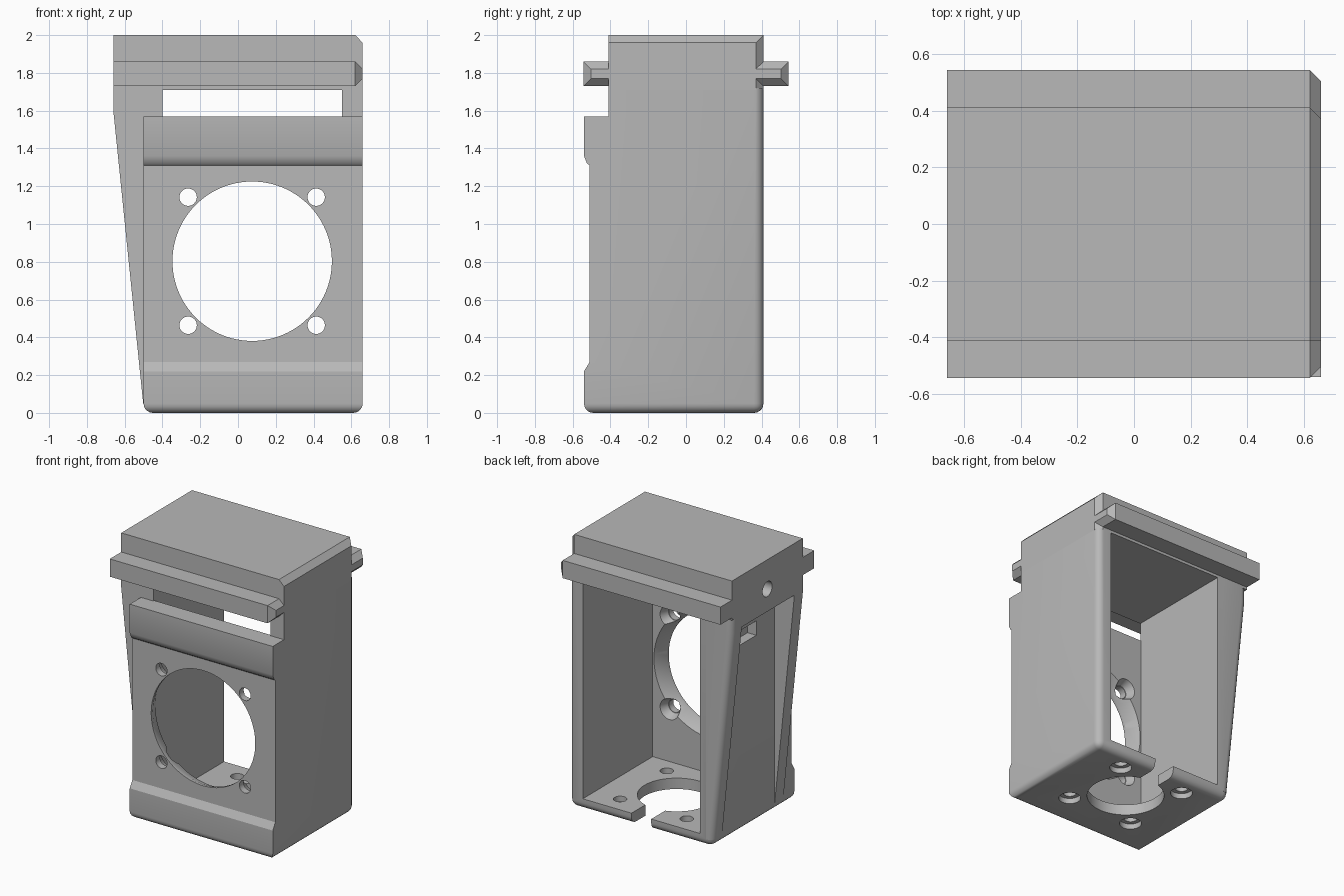
import bpy, bmesh, math
from mathutils import Matrix, Vector

if "Cube" in bpy.data.objects:
    bpy.data.objects.remove(bpy.data.objects["Cube"], do_unlink=True)

gray = bpy.data.materials.new("plain gray")
gray.use_nodes = True
gray.diffuse_color = (0.48, 0.48, 0.48, 1)
gray.node_tree.nodes["Principled BSDF"].inputs["Base Color"].default_value = (0.48, 0.48, 0.48, 1)


def finish(name, bm):
    bmesh.ops.recalc_face_normals(bm, faces=bm.faces)
    mesh = bpy.data.meshes.new(name)
    bm.to_mesh(mesh)
    bm.free()
    mesh.materials.append(gray)
    ob = bpy.data.objects.new(name, mesh)
    bpy.context.scene.collection.objects.link(ob)
    return ob


def bevel(bm, rule, size, segments=1):
    """Bevel the edges whose two end points satisfy the rule."""
    edges = [e for e in bm.edges if rule(e.verts[0].co, e.verts[1].co)]
    bmesh.ops.bevel(bm, geom=edges, offset=size, segments=segments,
                    profile=0.5, affect='EDGES')


def prism(points, axis, low, high):
    """Extrude a profile along x (points are y, z) or y (points are x, z)."""
    bm = bmesh.new()
    place = (lambda p: (low, p[0], p[1])) if axis == 'x' else (lambda p: (p[0], low, p[1]))
    face = bm.faces.new([bm.verts.new(place(p)) for p in points])
    out = bmesh.ops.extrude_face_region(bm, geom=[face])
    step = Vector((high - low, 0, 0)) if axis == 'x' else Vector((0, high - low, 0))
    bmesh.ops.translate(bm, vec=step, verts=[v for v in out["geom"] if isinstance(v, bmesh.types.BMVert)])
    bmesh.ops.recalc_face_normals(bm, faces=bm.faces)
    return bm


def box(x, y, z):
    return prism([(y[0], z[0]), (y[1], z[0]), (y[1], z[1]), (y[0], z[1])], 'x', *x)


def rod(start, end, r1, r2=None, sides=48):
    a, b = Vector(start), Vector(end)
    bm = bmesh.new()
    turn = (b - a).to_track_quat('Z', 'Y').to_matrix().to_4x4()
    bmesh.ops.create_cone(bm, cap_ends=True, segments=sides, radius1=r1,
                          radius2=r1 if r2 is None else r2, depth=(b - a).length,
                          matrix=Matrix.Translation((a + b) / 2) @ turn)
    return bm


def combine(target, bm, operation):
    tool = finish("tool", bm)
    tool.hide_render = True
    mod = target.modifiers.new("combine", 'BOOLEAN')
    mod.operation, mod.solver, mod.object = operation, 'EXACT', tool
    bpy.context.view_layer.update()
    graph = bpy.context.evaluated_depsgraph_get()
    result = bpy.data.meshes.new_from_object(target.evaluated_get(graph))
    target.modifiers.clear()
    target.data = result
    bpy.data.objects.remove(tool, do_unlink=True)


# Main body, with stepped front and rounded bottom and back edges
body = prism([(-.54, 0), (-.54, .22), (-.51, .27), (-.51, 1.31), (-.525, 1.322),
              (-.54, 1.36), (-.54, 1.57), (-.41, 1.57), (-.41, 1.72), (.41, 1.72), (.41, 0)],
             'x', -.5, .66)
bevel(body, lambda a, b: max(a.z, b.z) < .001
      or (min(a.y, b.y) > .409 and abs(a.x - b.x) < .001), .05, 5)
housing = finish("housing", body)

# Sloping ribs on the right side
rib = [(-.502, .05), (-.66, 1.6), (-.66, 1.73), (-.45, 1.73), (-.45, .05)]
back_rib = prism(rib, 'y', .3, .41)
bevel(back_rib, lambda a, b: min(a.y, b.y) > .409 and max(a.x, b.x) < -.5, .05, 5)
combine(housing, back_rib, 'UNION')
combine(housing, prism(rib, 'y', -.41, -.31), 'UNION')
combine(housing, box((-.66, -.45), (-.41, .32), (1.62, 1.76)), 'UNION')

# Cap with chamfered left edges
cap = box((-.66, .66), (-.41, .41), (1.71, 2))
bevel(cap, lambda a, b: min(a.x, b.x) > .65
      and (min(a.z, b.z) > 1.99 or min(a.y, b.y) > .4), .04)
combine(housing, cap, 'UNION')

# Front and back rails, tapered at the left end
for side in (-1, 1):
    ys = sorted((side * .35, side * .543))
    rail = box((-.66, .66), ys, (1.73, 1.86))
    bevel(rail, lambda a, b: min(a.x, b.x) > .65
          and not max(abs(a.y), abs(b.y)) < .4, .04)
    combine(housing, rail, 'UNION')

# Inner chamber and the slot above the front panel
combine(housing, box((-.4, .55), (-.4, .7), (.08, 1.71)), 'DIFFERENCE')
combine(housing, box((-.4, .55), (-.7, 0), (1.57, 1.71)), 'DIFFERENCE')

# Fan opening with a flared inside, and its screw holes
cx, cz = .075, .803
combine(housing, rod((cx, -.7, cz), (cx, -.3, cz), .422, sides=96), 'DIFFERENCE')
combine(housing, rod((cx, -.49, cz), (cx, -.39, cz), .422, .47, 96), 'DIFFERENCE')
for sx in (-1, 1):
    for sz in (-1, 1):
        x, z = cx + sx * .339, cz + sz * .339
        combine(housing, rod((x, -.7, z), (x, -.3, z), .046, sides=32), 'DIFFERENCE')
        combine(housing, rod((x, -.46, z), (x, -.38, z), .05, .085, 32), 'DIFFERENCE')

# Floor opening with a slot to the back, and countersunk screw holes
combine(housing, rod((cx, 0, -.2), (cx, 0, .3), .262, sides=64), 'DIFFERENCE')
combine(housing, box((cx - .08, cx + .08), (.1, .7), (-.2, .2)), 'DIFFERENCE')
for sx in (-1, 1):
    for sy in (-1, 1):
        x, y = cx + sx * .27, sy * .27
        combine(housing, rod((x, y, -.2), (x, y, .3), .045, sides=32), 'DIFFERENCE')
        combine(housing, rod((x, y, -.1), (x, y, .04), .075, sides=32), 'DIFFERENCE')

# Blind hole in the cap and shallow pocket in the side wall
combine(housing, rod((-.9, 0, 1.785), (-.2, 0, 1.785), .055, sides=32), 'DIFFERENCE')
combine(housing, box((-.6, -.43), (-.1, .14), (1.365, 1.47)), 'DIFFERENCE')

# Smooth rounded surfaces, sharp corners
bpy.ops.object.select_all(action='DESELECT')
housing.select_set(True)
bpy.context.view_layer.objects.active = housing
bpy.ops.object.shade_smooth_by_angle(angle=math.radians(30))
